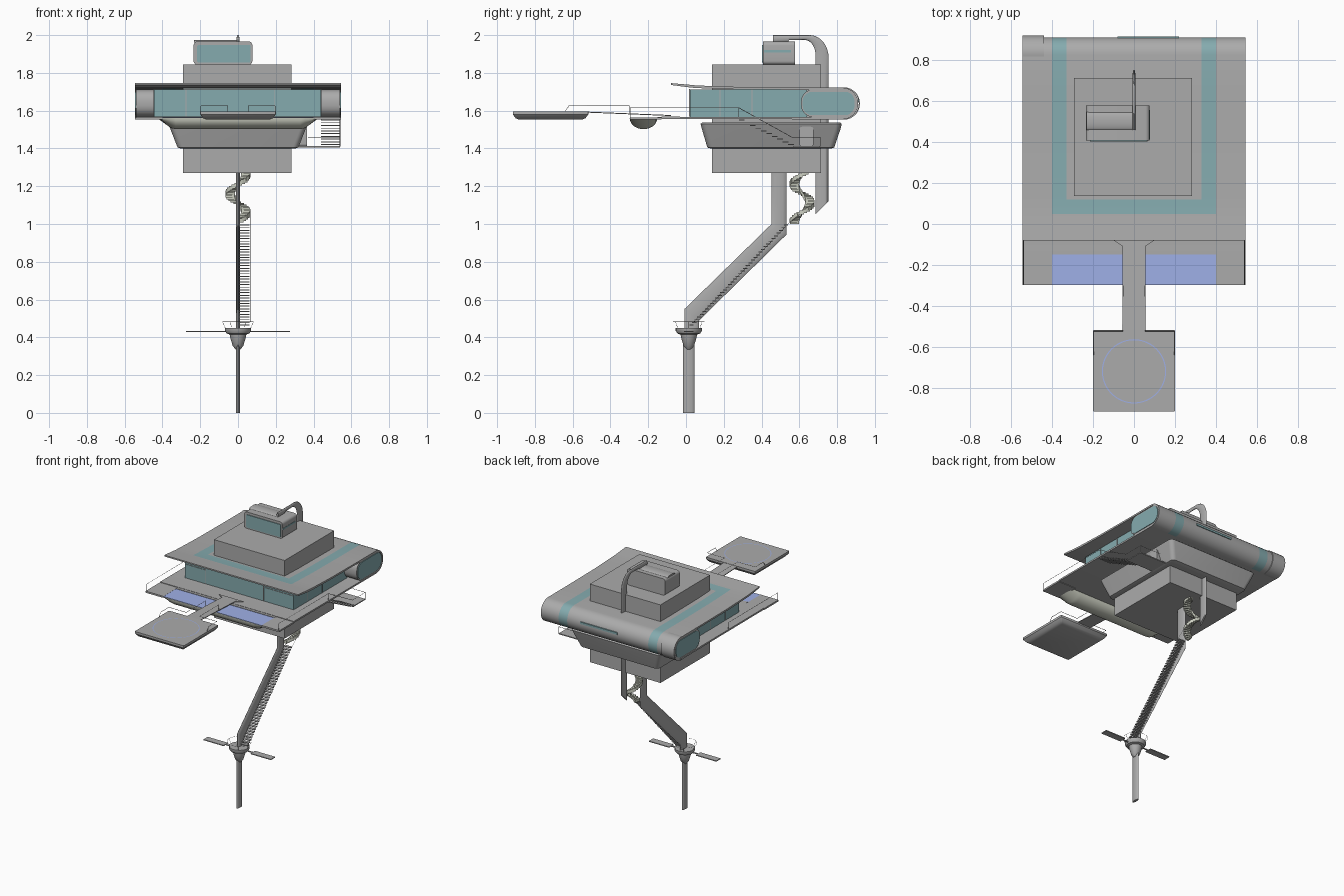
import bpy, bmesh, math
from math import sin, cos, pi, radians

if "Cube" in bpy.data.objects:
    bpy.data.objects.remove(bpy.data.objects["Cube"])

def material(name, r, g, b):
    m = bpy.data.materials.new(name)
    m.diffuse_color = (r, g, b, 1)
    m.use_nodes = True
    m.node_tree.nodes["Principled BSDF"].inputs["Base Color"].default_value = m.diffuse_color
    return m

GREY = material("grey_concrete", 0.41, 0.41, 0.41)
TEAL = material("teal_glass", 0.235, 0.41, 0.43)
BLUE = material("blue_water", 0.36, 0.45, 0.83)
PALE = material("pale_stone", 0.62, 0.64, 0.55)

# ---------- helpers ----------
def finish(name, bm, mats, angle=35):
    bmesh.ops.recalc_face_normals(bm, faces=bm.faces)
    me = bpy.data.meshes.new(name)
    bm.to_mesh(me)
    bm.free()
    for m in mats:
        me.materials.append(m)
    ob = bpy.data.objects.new(name, me)
    bpy.context.collection.objects.link(ob)
    bpy.ops.object.select_all(action='DESELECT')
    ob.select_set(True)
    bpy.context.view_layer.objects.active = ob
    bpy.ops.object.shade_smooth_by_angle(angle=radians(angle))
    return ob

def add_box(bm, x0, x1, y0, y1, z0, z1):
    v = [bm.verts.new((x, y, z)) for z in (z0, z1) for x, y in ((x0, y0), (x1, y0), (x1, y1), (x0, y1))]
    for f in ((0, 1, 2, 3), (4, 5, 6, 7), (0, 1, 5, 4), (1, 2, 6, 5), (2, 3, 7, 6), (3, 0, 4, 7)):
        bm.faces.new([v[i] for i in f])

def boxes(name, mat, *dims):
    bm = bmesh.new()
    for d in dims:
        add_box(bm, *d)
    return finish(name, bm, [mat])

def loft(name, mat, rings, angle=35):
    """Skin a list of equal-length point rings and cap both ends."""
    bm = bmesh.new()
    vs = [[bm.verts.new(p) for p in ring] for ring in rings]
    n = len(vs[0])
    for a, b in zip(vs, vs[1:]):
        for i in range(n):
            j = (i + 1) % n
            bm.faces.new((a[i], a[j], b[j], b[i]))
    bm.faces.new(vs[0])
    bm.faces.new(vs[-1])
    return finish(name, bm, [mat], angle)

def rrect(a0, a1, b0, b1, r, n=5):
    pts = []
    for k, (a, b) in enumerate(((a1 - r, b1 - r), (a0 + r, b1 - r), (a0 + r, b0 + r), (a1 - r, b0 + r))):
        for i in range(n + 1):
            t = pi / 2 * (k + i / n)
            pts.append((a + r * cos(t), b + r * sin(t)))
    return pts

def strut(name, pairs, rx=0.01, n=12):
    """Flat elliptical strut; each pair gives its two edges in the yz plane."""
    rings = []
    for y1, z1, y2, z2 in pairs:
        rings.append([(rx * sin(2 * pi * i / n),
                       (y1 + y2) / 2 + (y2 - y1) / 2 * cos(2 * pi * i / n),
                       (z1 + z2) / 2 + (z2 - z1) / 2 * cos(2 * pi * i / n)) for i in range(n)])
    return loft(name, GREY, rings, 75)

def wires(name, lines, r=0.0016):
    cu = bpy.data.curves.new(name, 'CURVE')
    cu.dimensions = '3D'
    cu.bevel_depth = r
    cu.bevel_resolution = 0
    for pts in lines:
        s = cu.splines.new('POLY')
        s.points.add(len(pts) - 1)
        for p, c in zip(s.points, pts):
            p.co = (*c, 1)
    cu.materials.append(GREY)
    bpy.context.collection.objects.link(bpy.data.objects.new(name, cu))

# ---------- mast ----------
strut("lower_post", [(-0.015, 0, 0.045, 0), (-0.015, 0.42, 0.045, 0.42)])
strut("leaning_strut", [(-0.008, 0.42, 0.07, 0.42), (-0.008, 0.55, 0.07, 0.49),
                        (0.453, 1.0, 0.533, 0.945), (0.453, 1.3, 0.533, 1.3)])
bend = [(0.625 + 0.06 * cos(t), 1.90 + 0.075 * sin(t), 0.655 + 0.1 * cos(t), 1.88 + 0.12 * sin(t))
        for t in (pi / 2 * i / 8 for i in range(9))]
strut("rear_pipe", [(0.685, 1.05, 0.755, 1.12)] + bend + [(0.545, 1.973, 0.545, 2.0), (0.54, 1.962, 0.54, 2.0),
                                                        (0.46, 1.962, 0.46, 2.0)], 0.007)
# landing cup with railing
N = 24
def circle(r, z, cy=0.015):
    return [(r * cos(2 * pi * i / N), cy + r * sin(2 * pi * i / N), z) for i in range(N)]
loft("landing_cup", GREY, [circle(*p) for p in ((0.012, 0.335), (0.028, 0.355), (0.04, 0.395), (0.044, 0.415),
                                                (0.06, 0.42), (0.07, 0.435), (0.07, 0.45))])
ring = circle(0.082, 0.483)
wires("landing_rail", [ring + ring[:1]] + [[a, b] for a, b in zip(circle(0.068, 0.45)[::4], ring[::4])], 0.001)
boxes("landing_arms", GREY, (-0.275, -0.11, -0.01, 0.04, 0.428, 0.434), (0.11, 0.275, -0.01, 0.04, 0.428, 0.434),
      (-0.12, 0.12, 0.011, 0.019, 0.428, 0.434))

# straight stair beside the leaning strut
steps = []
for i in range(38):
    t = i / 37
    y, z = 0.03 + 0.50 * t, 0.462 + 0.53 * t
    steps.append((0.006, 0.062, y - 0.011, y + 0.011, z, z + 0.005))
boxes("strut_stair", GREY, *steps)
wires("strut_stair_rail", [[(0.064, 0.04, 0.48), (0.064, 0.55, 1.01), (0.064, 0.6, 1.05)]], 0.001)

# spiral stair
bm = bmesh.new()
for i in range(34):
    z = 1.0 + 0.27 * i / 33
    t0 = -(1.25 - z) / 0.2 * 2 * pi
    vs = [[bm.verts.new((r * cos(t), 0.615 + r * sin(t), z + h))
           for r, t in ((0.018, t0 - 0.18), (0.066, t0 - 0.18), (0.066, t0 + 0.18), (0.018, t0 + 0.18))]
          for h in (0, 0.022)]
    bm.faces.new(vs[0])
    bm.faces.new(vs[1])
    for k in range(4):
        m = (k + 1) % 4
        bm.faces.new((vs[0][k], vs[0][m], vs[1][m], vs[1][k]))
finish("spiral_stair", bm, [PALE])

# ---------- house core and tub ----------
boxes("core_block", GREY, (-0.292, 0.284, 0.137, 0.714, 1.27, 1.845))
tub = [(0.305, 0.13, 0.77, 1.40), (0.32, 0.113, 0.785, 1.405), (0.357, 0.085, 0.817, 1.50),
       (0.368, 0.077, 0.825, 1.53), (0.36, 0.085, 0.817, 1.537)]
loft("tub", GREY, [[(x, y, z) for x, y in rrect(-w, w, y0, y1, 0.03)] for w, y0, y1, z in tub])
loft("tub_door", GREY, [[(x, y, z) for y, z in rrect(0.60, 0.675, 1.41, 1.515, 0.015)] for x in (0.3, 0.365)])

# ---------- wrap-around roof and floor shell ----------
cy, cz, R, T = 0.828, 1.638, 0.084, 0.012
arc = [pi / 2 - pi * i / 14 for i in range(15)]
outer = [(-0.08, 1.746), (0.02, 1.737), (0.05, 1.734), (0.12, 1.731), (0.3, 1.725), (0.62, 1.722)]
outer += [(cy + R * cos(t), cz + R * sin(t)) for t in arc] + [(-0.13, 1.556)]
inner = [(-0.13, 1.568)] + [(cy + (R - T) * cos(t), cz + (R - T) * sin(t)) for t in reversed(arc)]
inner += [(0.62, 1.710), (0.3, 1.712), (0.12, 1.717), (0.05, 1.72), (0.02, 1.723), (-0.08, 1.736)]
cols = (-0.545, -0.40, -0.33, 0.33, 0.40, 0.545)
bm = bmesh.new()
grid = [[bm.verts.new((x, y, z)) for y, z in outer + inner] for x in cols]
n = len(grid[0])
for a, b in zip(grid, grid[1:]):
    for i in range(n):
        j = (i + 1) % n
        f = bm.faces.new((a[i], a[j], b[j], b[i]))
        c = f.calc_center_median()
        side = 0.33 < abs(c.x) < 0.40 and c.y > 0.05 and (c.z > 1.69 or c.y > 0.83)
        front = abs(c.x) < 0.40 and 0.05 < c.y < 0.12 and c.z > 1.69
        f.material_index = 1 if side or front else 0
# end caps as quad strips between outer and inner profile
for col in (grid[0], grid[-1]):
    for i in range(n // 2 - 1):
        bm.faces.new((col[i], col[i + 1], col[n - 2 - i], col[n - 1 - i]))
finish("roof_floor_shell", bm, [GREY, TEAL])

# rear roll with glazed ends
loft("rear_roll", GREY, [[(x, y, z) for y, z in rrect(0.61, 0.90, 1.567, 1.711, 0.06)] for x in (-0.54, 0.54)])
for s, nm in ((-1, "left"), (1, "right")):
    loft(nm + "_roll_glass", TEAL, [[(s * x, y, z) for y, z in rrect(0.618, 0.892, 1.576, 1.70, 0.05)]
                                    for x in (0.539, 0.5445)])
loft("rear_corner_cover", GREY, [[(x, 0.835 + 0.086 * cos(t), 1.638 + 0.086 * sin(t))
                                  for t in [pi * 0.6 - pi * 1.2 * i / 16 for i in range(17)]
                                  ] + [(x, 0.835 + 0.08 * cos(t), 1.638 + 0.08 * sin(t))
                                       for t in [-pi * 0.6 + pi * 1.2 * i / 16 for i in range(17)]]
                                 for x in (-0.546, -0.44)])
boxes("rear_slot_window", TEAL, (-0.08, 0.22, 0.905, 0.917, 1.645, 1.66))

# glass house with mullions
boxes("glass_walls", TEAL, (-0.445, 0.44, 0.02, 0.64, 1.565, 1.712))
boxes("mullions", GREY, *[(x - 0.002, x + 0.002, 0.016, 0.021, 1.568, 1.715) for x in (-0.275, 0.195)],
      (-0.445, -0.275, 0.016, 0.021, 1.669, 1.671), (0.195, 0.44, 0.016, 0.021, 1.669, 1.671),
      *[(x - 0.002, x + 0.002, y - 0.002, y + 0.002, 1.568, 1.712) for x in (-0.446, 0.441) for y in (0.18, 0.35)])

# ---------- front pool ----------
def trough(w, k):
    return [(w, -0.225 + 0.073 * cos(t), 1.56 - 0.058 * k * sin(t)) for t in (pi * i / 14 for i in range(15))]
loft("pool_trough", PALE, [trough(w, k) for w, k in ((-0.42, 0.08), (-0.355, 0.9), (-0.33, 1),
                                                     (0.33, 1), (0.355, 0.9), (0.42, 0.08))])
boxes("pool_water", BLUE, (-0.40, 0.40, -0.297, -0.15, 1.559, 1.563))
boxes("deck_ends", GREY, (-0.545, -0.40, -0.297, -0.13, 1.552, 1.564), (0.40, 0.545, -0.297, -0.13, 1.552, 1.564),
      (-0.40, 0.40, -0.15, -0.13, 1.556, 1.566))

# ---------- walkway and landing pad ----------
pad = [(0.165, 1.552), (0.185, 1.56), (0.2, 1.58), (0.2, 1.596)]
loft("landing_pad", GREY, [[(x, y - 0.717, z) for x, y in rrect(-w, w, -w, w, 0.006, 2)] for w, z in pad])
walk = ((-0.1, -0.08), (-0.055, -0.11), (-0.055, -0.53), (0.055, -0.53), (0.055, -0.11), (0.1, -0.08))
loft("walkway", GREY, [[(x, y, (1.573 if y > -0.2 else 1.59) + h) for x, y in walk] for h in (0, 0.005)])
bm = bmesh.new()
rings = [[bm.verts.new((r * cos(2 * pi * i / 48), -0.72 + r * sin(2 * pi * i / 48), 1.598)) for i in range(48)]
         for r in (0.152, 0.157)]
for i in range(48):
    j = (i + 1) % 48
    bm.faces.new((rings[0][i], rings[1][i], rings[1][j], rings[0][j]))
finish("pad_circle", bm, [BLUE])

# railings
rails = []
for s in (-1, 1):
    rails.append([(s * 0.054, -0.3, 1.585), (s * 0.054, -0.3, 1.625), (s * 0.054, -0.525, 1.625),
                  (s * 0.196, -0.525, 1.625), (s * 0.196, -0.62, 1.625), (s * 0.196, -0.64, 1.596)])
    rails.append([(s * 0.54, -0.295, 1.564), (s * 0.54, -0.295, 1.615), (s * 0.54, 0.28, 1.615)])
    rails += [[(s * 0.54, 0.28, 1.56), (s * 0.54, 0.28, 1.615)]]
rails.append([(0.54, 0.28, 1.615), (0.54, 0.56, 1.46), (0.54, 0.71, 1.46), (0.54, 0.71, 1.41)])
rails.append([(0.54, 0.71, 1.46), (0.37, 0.71, 1.46)])
wires("railings", rails)

# side stair down to the lower door
boxes("side_stair", GREY, (0.31, 0.54, 0.57, 0.71, 1.405, 1.412),
      *[(0.44, 0.54, 0.28 + 0.029 * i, 0.31 + 0.029 * i, 1.548 - 0.0145 * i, 1.553 - 0.0145 * i) for i in range(10)])

# ---------- rooftop cabin ----------
loft("cabin_body", GREY, [[(x, y, z) for x, z in rrect(-0.235, 0.076, 1.843, 1.966, 0.02)] for y in (0.408, 0.578)])
loft("cabin_front_glass", TEAL, [[(x, y, z) for x, z in rrect(-0.216, 0.066, 1.855, 1.948, 0.008)]
                                 for y in (0.403, 0.409)])
boxes("cabin_side_slot", TEAL, (0.075, 0.078, 0.412, 0.556, 1.908, 1.92))
loft("cabin_roof_roll", GREY, [[(x, 0.503 + 0.044 * cos(t), 1.962 + 0.012 * sin(t))
                                for t in (pi * i / 12 for i in range(13))] for x in (-0.232, 0.0)])
